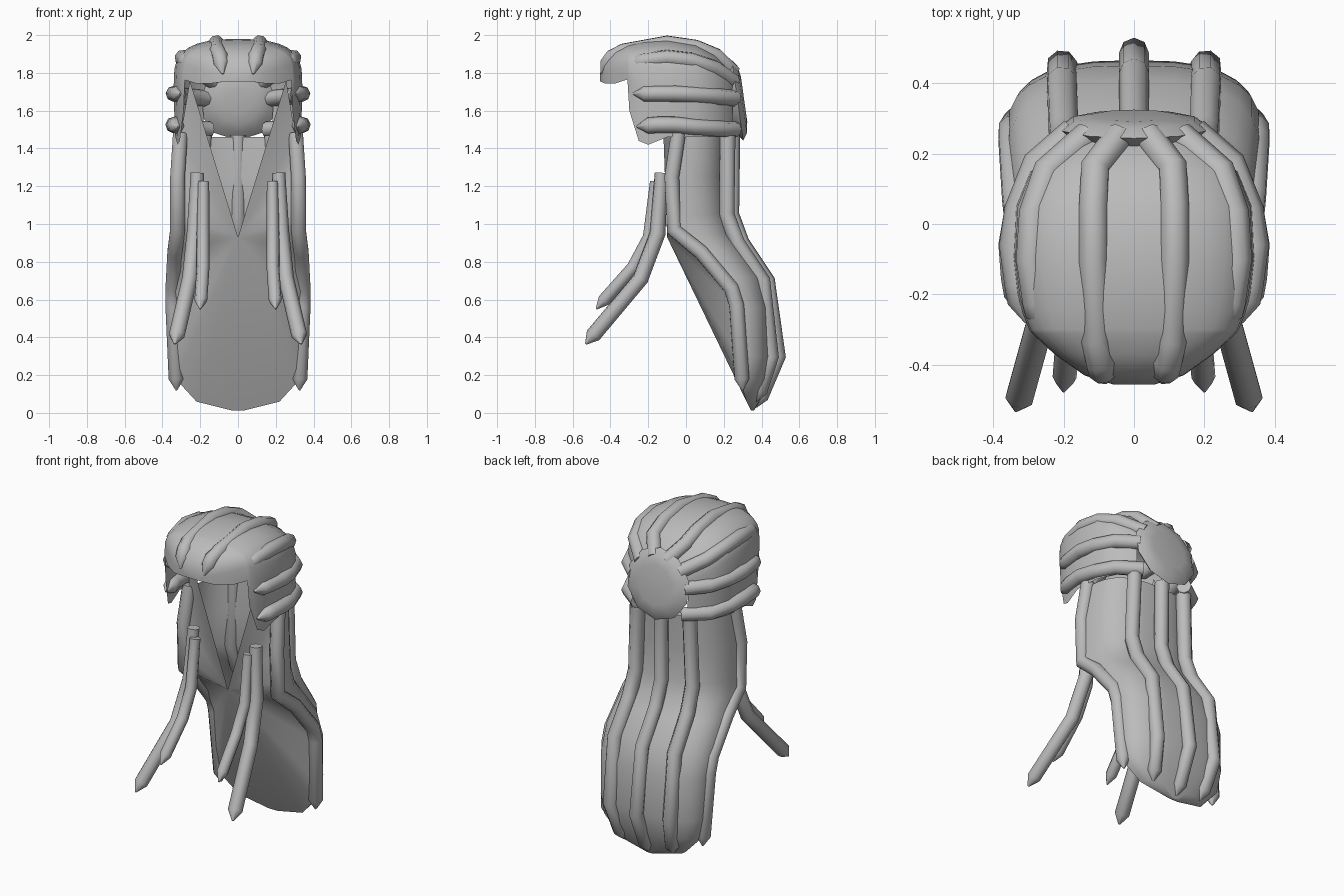
import bpy, bmesh, math
from mathutils import Matrix, Vector

if "Cube" in bpy.data.objects:
    bpy.data.objects.remove(bpy.data.objects["Cube"])

grey = bpy.data.materials.new("hair_grey")
grey.diffuse_color = (0.5, 0.5, 0.5, 1)
grey.use_nodes = True
grey.node_tree.nodes["Principled BSDF"].inputs["Base Color"].default_value = grey.diffuse_color


def finish(ob, angle=40):
    """Assign the hair colour and smooth everything but sharp edges."""
    ob.data.materials.clear()
    ob.data.materials.append(grey)
    bpy.ops.object.select_all(action='DESELECT')
    ob.select_set(True)
    bpy.context.view_layer.objects.active = ob
    bpy.ops.object.shade_smooth_by_angle(angle=math.radians(angle))


def mesh_object(name, bm, angle=40):
    bmesh.ops.remove_doubles(bm, verts=bm.verts, dist=0.0005)
    bmesh.ops.recalc_face_normals(bm, faces=bm.faces)
    me = bpy.data.meshes.new(name)
    bm.to_mesh(me)
    bm.free()
    ob = bpy.data.objects.new(name, me)
    bpy.context.collection.objects.link(ob)
    finish(ob, angle)
    return ob


def loft(bm, rows, closed=False):
    """Skin consecutive rows of points; returns the vertex rows."""
    vs = [[bm.verts.new(p) for p in row] for row in rows]
    for a, b in zip(vs, vs[1:]):
        n = len(a)
        for i in range(n if closed else n - 1):
            j = (i + 1) % n
            bm.faces.new((a[i], a[j], b[j], b[i]))
    return vs


def strand(name, points, radius, mirror=True, start=1.0):
    """Pointed lock of hair along a path, optionally on both sides."""
    for side, s in (("right", 1), ("left", -1)) if mirror else (("middle", 1),):
        cu = bpy.data.curves.new(name, 'CURVE')
        cu.dimensions = '3D'
        cu.bevel_depth = radius
        cu.bevel_resolution = 2
        cu.use_fill_caps = True
        pts = [Vector((s * x, y, z)) for x, y, z in points]
        # full width is kept until just before the tip
        d = pts[-1] - pts[-2]
        pts.insert(-1, pts[-1] - d.normalized() * min(0.06, d.length * 0.6))
        sp = cu.splines.new('POLY')
        sp.points.add(len(pts) - 1)
        for i, (p, q) in enumerate(zip(sp.points, pts)):
            p.co = (*q, 1)
            p.radius = start if i == 0 else 1.0
        sp.points[-1].radius = 0.12
        ob = bpy.data.objects.new(name + "_" + side, cu)
        bpy.context.collection.objects.link(ob)
        bpy.ops.object.select_all(action='DESELECT')
        ob.select_set(True)
        bpy.context.view_layer.objects.active = ob
        bpy.ops.object.convert(target='MESH')
        finish(bpy.context.view_layer.objects.active, 50)


def spow(v, e):
    return math.copysign(abs(v) ** e, v)


# Hair cap: arches with side flaps (y, half width, top z, arch base z, flap bottom z)
cap = [(-0.455, 0.06, 1.80, 1.755, 1.755), (-0.43, 0.14, 1.875, 1.745, 1.745),
       (-0.37, 0.225, 1.925, 1.745, 1.745), (-0.31, 0.29, 1.95, 1.765, 1.765),
       (-0.30, 0.297, 1.953, 1.76, 1.6), (-0.25, 0.317, 1.965, 1.74, 1.44),
       (-0.2, 0.33, 1.972, 1.72, 1.42), (-0.1, 0.342, 1.98, 1.7, 1.46),
       (0.05, 0.335, 1.955, 1.69, 1.46), (0.15, 0.295, 1.905, 1.66, 1.46),
       (0.22, 0.225, 1.83, 1.64, 1.465), (0.245, 0.185, 1.79, 1.62, 1.48)]
bm = bmesh.new()
rows = []
for y, w, zt, za, zb in cap:
    angles = [math.radians(-90 + 180 * i / 16) for i in range(17)]
    arch = [(w * spow(math.sin(a), 0.8), y,
             za + (zt - za) * max(math.cos(a), 0) ** 0.5) for a in angles]
    rows.append([(-w * 0.97, y, zb)] + arch + [(w * 0.97, y, zb)])
vs = loft(bm, rows)
bm.faces.new(vs[0][1:-1])
mesh_object("hair_cap", bm)

# Round hair tie: lens-shaped disc tilted against the back of the cap
bm = bmesh.new()
tilt = Matrix.Translation((0, 0.273, 1.655)) @ Matrix.Rotation(math.radians(8), 4, 'X')
rows = [[tilt @ Vector((r * math.cos(t), d, r * math.sin(t)))
         for t in (2 * math.pi * (i + 0.5) / 10 for i in range(10))]
        for r, d in ((0.06, -0.06), (0.12, -0.053), (0.17, -0.035), (0.215, 0.0),
                     (0.18, 0.025), (0.12, 0.035))]
vs = loft(bm, rows, closed=True)
bm.faces.new(vs[0])
bm.faces.new(vs[-1])
mesh_object("hair_tie_disc", bm)

# Long back hair: U-shaped sections (z, half width, side edge y, back y)
back = [(1.46, 0.305, -0.045, 0.215), (1.25, 0.325, -0.075, 0.208),
        (1.05, 0.33, -0.075, 0.22), (0.95, 0.335, -0.05, 0.25), (0.86, 0.345, 0.06, 0.31),
        (0.72, 0.36, 0.18, 0.41), (0.56, 0.36, 0.26, 0.45), (0.3, 0.35, 0.275, 0.465),
        (0.18, 0.33, 0.285, 0.44), (0.06, 0.22, 0.32, 0.39), (0.012, 0.03, 0.345, 0.36)]
bm = bmesh.new()
rows = []
for z, w, ye, yb in back:
    angles = [math.pi * i / 14 for i in range(15)]
    rows.append([(w * spow(math.cos(a), 0.75), ye + (yb - ye) * max(math.sin(a), 0) ** 0.75, z)
                 for a in angles])
vs = loft(bm, rows)
bm.faces.new(vs[-1])
# front surface fans out from one point at the chest, leaving a V-shaped neck opening
chest = bm.verts.new((0, -0.1, 0.93))
for end, s in ((0, 1), (-1, -1)):
    rim = [bm.verts.new((s * 0.255, -0.13, 1.76))] + [row[end] for row in vs]
    for a, b in zip(rim, rim[1:]):
        bm.faces.new((chest, a, b))
bm.faces.new((chest, vs[-1][0], vs[-1][-1]))
mesh_object("long_back_hair", bm, 50)

# Locks combed over the cap
strand("crown_lock", [(0.04, 0.25, 1.80), (0.11, 0.16, 1.89), (0.115, 0.05, 1.935),
                      (0.115, -0.1, 1.957), (0.108, -0.33, 1.915), (0.095, -0.39, 1.885),
                      (0.08, -0.45, 1.795)], 0.043)
strand("temple_lock", [(0.13, 0.25, 1.755), (0.245, 0.15, 1.825), (0.285, 0.03, 1.865),
                       (0.293, -0.1, 1.88), (0.275, -0.22, 1.865), (0.255, -0.3, 1.84)], 0.043)
strand("upper_side_lock", [(0.17, 0.26, 1.665), (0.275, 0.17, 1.675), (0.325, 0.04, 1.685),
                           (0.34, -0.06, 1.69), (0.325, -0.17, 1.69), (0.305, -0.28, 1.69)], 0.043)
strand("lower_side_lock", [(0.15, 0.26, 1.5), (0.275, 0.17, 1.505), (0.325, 0.04, 1.515),
                           (0.342, -0.06, 1.525), (0.335, -0.15, 1.525), (0.315, -0.26, 1.515)], 0.043)

# Locks flowing down the back hair
strand("back_centre_lock", [(0, 0.245, 1.47), (0, 0.24, 1.05), (0, 0.295, 0.9), (0, 0.43, 0.7),
                            (0, 0.487, 0.3), (0, 0.37, 0.03)], 0.042, mirror=False)
strand("back_inner_lock", [(0.18, 0.22, 1.47), (0.195, 0.215, 1.05), (0.2, 0.27, 0.9),
                           (0.205, 0.405, 0.7), (0.205, 0.45, 0.3), (0.17, 0.37, 0.06)], 0.044)
strand("back_edge_lock", [(0.305, -0.04, 1.48), (0.32, -0.075, 1.25), (0.32, -0.065, 0.97),
                          (0.335, 0.08, 0.85), (0.345, 0.24, 0.66), (0.345, 0.268, 0.57),
                          (0.325, 0.30, 0.12)], 0.042)

# Loose locks hanging over the chest
strand("long_chest_lock", [(0.215, -0.13, 1.27), (0.23, -0.15, 0.95), (0.255, -0.24, 0.71),
                           (0.335, -0.53, 0.365)], 0.042, start=0.85)
strand("short_chest_lock", [(0.183, -0.16, 1.225), (0.185, -0.195, 0.93), (0.185, -0.28, 0.77),
                            (0.2, -0.475, 0.55)], 0.034, start=0.9)
